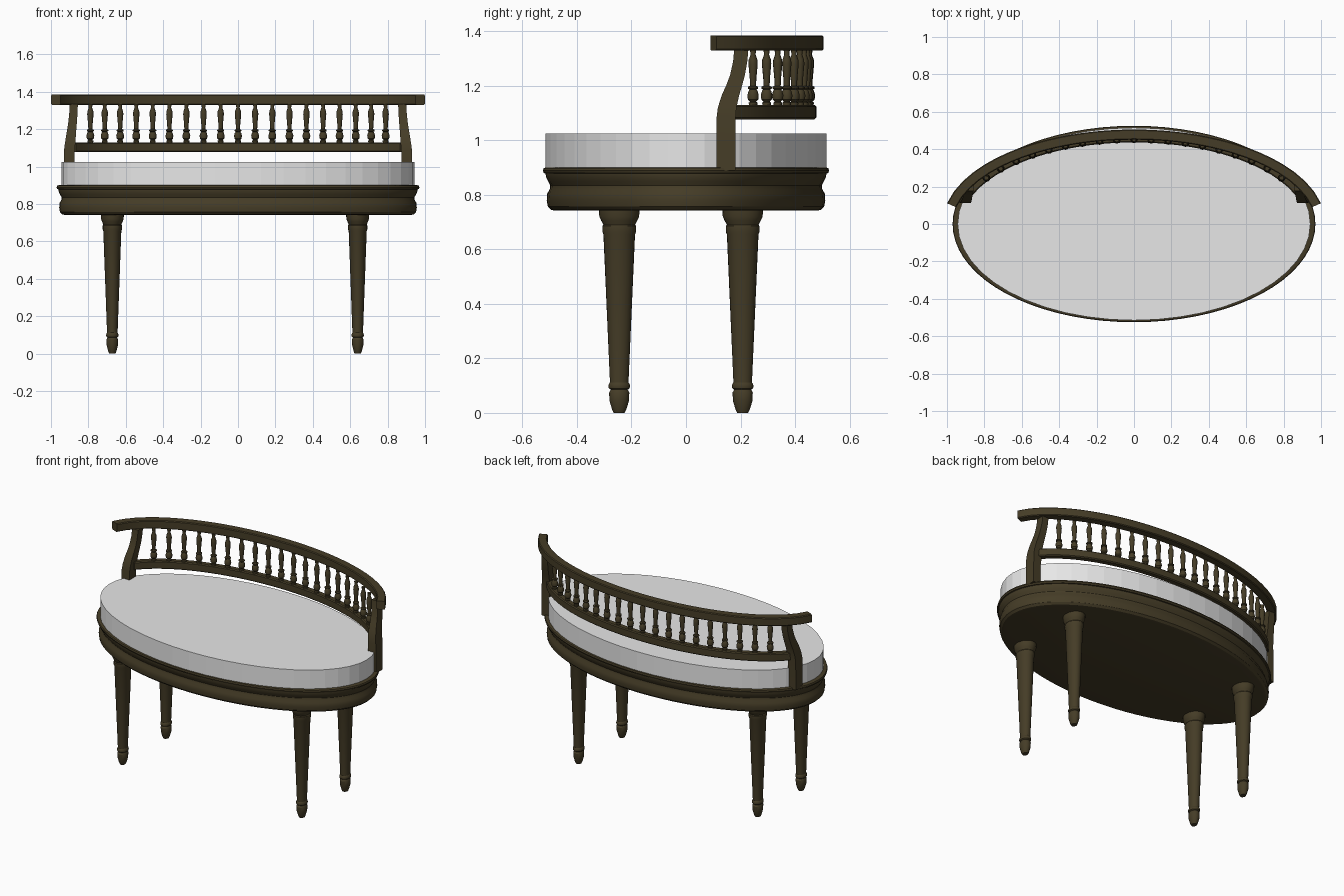
import bpy, bmesh, math
from math import sin, cos, pi

cube = bpy.data.objects.get("Cube")
if cube:
    bpy.data.objects.remove(cube, do_unlink=True)


def material(name, rgb):
    m = bpy.data.materials.new(name)
    m.use_nodes = True
    colour = (*rgb, 1)
    m.diffuse_color = colour
    bsdf = next(n for n in m.node_tree.nodes if n.type == 'BSDF_PRINCIPLED')
    bsdf.inputs["Base Color"].default_value = colour
    return m


WOOD = material("dark olive wood", (0.06, 0.046, 0.02))
FABRIC = material("pale grey fabric", (0.8, 0.8, 0.8))


def loft(name, rings, mat, smooth=True):
    """Skin a list of equal-length closed rings and cap both ends."""
    bm = bmesh.new()
    loops = [[bm.verts.new(p) for p in ring] for ring in rings]
    n = len(loops[0])
    for a, b in zip(loops, loops[1:]):
        for i in range(n):
            j = (i + 1) % n
            bm.faces.new((a[i], a[j], b[j], b[i]))
    bm.faces.new(loops[0][::-1])
    bm.faces.new(loops[-1])
    bmesh.ops.recalc_face_normals(bm, faces=bm.faces)
    mesh = bpy.data.meshes.new(name)
    bm.to_mesh(mesh)
    bm.free()
    mesh.materials.append(mat)
    obj = bpy.data.objects.new(name, mesh)
    bpy.context.collection.objects.link(obj)
    if smooth:
        bpy.ops.object.select_all(action='DESELECT')
        obj.select_set(True)
        bpy.context.view_layer.objects.active = obj
        bpy.ops.object.shade_smooth_by_angle(angle=math.radians(30))
    return obj


def oval(rx, ry, z, n, x=0, y=0):
    return [(x + rx * cos(2 * pi * i / n), y + ry * sin(2 * pi * i / n), z)
            for i in range(n)]


def arc(a, b, y_end, count):
    """Evenly spaced (point, normal) pairs along the rear of an ellipse."""
    t0 = math.asin(y_end / b)
    fine = 2000
    ts = [t0 + (pi - 2 * t0) * i / fine for i in range(fine + 1)]
    run = [0]
    for s, t in zip(ts, ts[1:]):
        run.append(run[-1] + math.hypot(a * (cos(t) - cos(s)), b * (sin(t) - sin(s))))
    out, k = [], 0
    for i in range(count):
        while k < fine and run[k] < run[-1] * i / (count - 1):
            k += 1
        t = ts[k]
        nx, ny = cos(t) / a, sin(t) / b
        d = math.hypot(nx, ny)
        out.append((a * cos(t), b * sin(t), nx / d, ny / d))
    return out


def curved_rail(name, a, b, y_end, half, z0, z1, bevel):
    section = [(-half, z0 + bevel), (-half + bevel, z0), (half - bevel, z0),
               (half, z0 + bevel), (half, z1 - bevel), (half - bevel, z1),
               (-half + bevel, z1), (-half, z1 - bevel)]
    loft(name, [[(x + nx * d, y + ny * d, z) for d, z in section]
                for x, y, nx, ny in arc(a, b, y_end, 33)], WOOD)


# Moulded oval seat frame: (inset from the lip, height)
FRAME = [(0.043, 0.742), (0.03, 0.745), (0.018, 0.757), (0.014, 0.78),
         (0.016, 0.805), (0.025, 0.82), (0.027, 0.835), (0.019, 0.85),
         (0.011, 0.867), (0.01, 0.878), (0.003, 0.88), (0, 0.889),
         (0.003, 0.898), (0.012, 0.901)]
loft("seat_frame", [oval(0.97 - d, 0.525 - d, z, 72) for d, z in FRAME], WOOD)

# Flat-sided oval cushion
loft("cushion", [oval(0.943, 0.515, z, 48) for z in (0.895, 1.025)], FABRIC, False)

# Turned tapering legs, a little narrower across the width
LEG = [(0.02, 0), (0.026, 0.012), (0.036, 0.045), (0.037, 0.075), (0.031, 0.085),
       (0.038, 0.09), (0.04, 0.098), (0.038, 0.106), (0.034, 0.112),
       (0.058, 0.655), (0.062, 0.665), (0.062, 0.685), (0.058, 0.69),
       (0.066, 0.705), (0.073, 0.72), (0.075, 0.75)]
for side, x in (("right", -0.672), ("left", 0.64)):
    for end, y in (("front", -0.245), ("back", 0.208)):
        loft(f"{end}_{side}_leg",
             [oval(r * 0.83, r, z, 24, x, y) for r, z in LEG], WOOD)

# Curved back rails
curved_rail("top_rail", 0.997, 0.478, 0.1, 0.027, 1.33, 1.385, 0.005)
curved_rail("lower_rail", 0.945, 0.457, 0.165, 0.021, 1.077, 1.13, 0.006)

# Swept end posts: (x, y, z, half width, half depth)
POST = [(0.904, 0.147, 0.89, 0.029, 0.035), (0.902, 0.147, 1.08, 0.029, 0.035),
        (0.898, 0.151, 1.12, 0.028, 0.034), (0.893, 0.163, 1.165, 0.026, 0.032),
        (0.888, 0.178, 1.205, 0.024, 0.029), (0.884, 0.189, 1.24, 0.023, 0.027),
        (0.88, 0.199, 1.29, 0.022, 0.026), (0.878, 0.203, 1.335, 0.022, 0.026)]
for side, s in (("right", -1), ("left", 1)):
    loft(side + "_back_post",
         [[(s * x + i * w, y + j * d, z)
           for i, j in ((-1, -1), (1, -1), (1, 1), (-1, 1))]
          for x, y, z, w, d in POST], WOOD)

# Row of turned balusters
BALUSTER = [(0.015, 1.125), (0.016, 1.138), (0.011, 1.142), (0.019, 1.15),
            (0.021, 1.165), (0.017, 1.18), (0.013, 1.186), (0.019, 1.19),
            (0.019, 1.196), (0.011, 1.2), (0.012, 1.225), (0.017, 1.28),
            (0.016, 1.295), (0.009, 1.315), (0.012, 1.335)]
for i, (x, y, _, _) in enumerate(arc(0.94, 0.453, 0.246, 19)):
    loft(f"baluster_{i + 1}", [oval(r, r, z, 12, x, y) for r, z in BALUSTER], WOOD)
